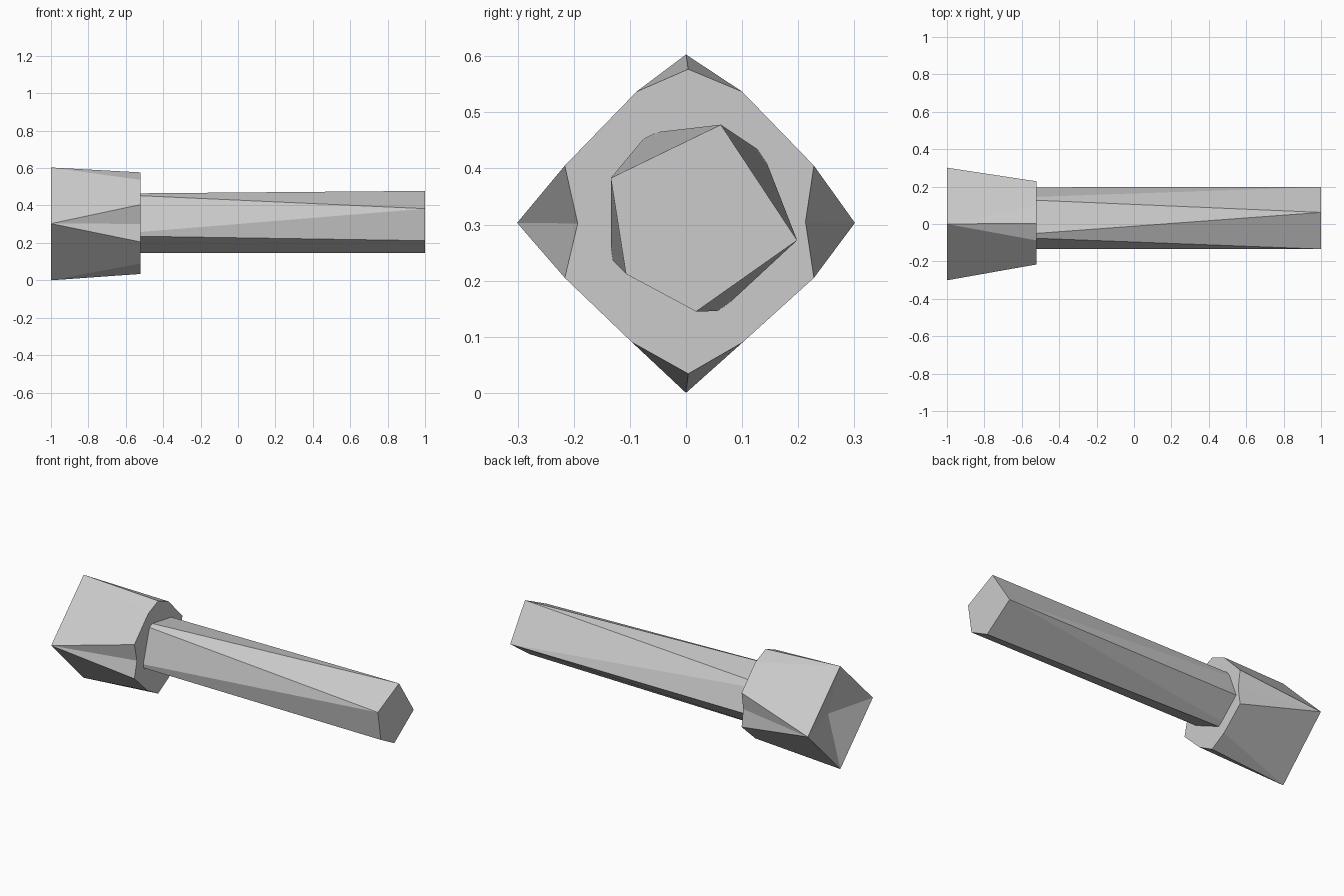
import bpy
import bmesh

if "Cube" in bpy.data.objects:
    bpy.data.objects.remove(bpy.data.objects["Cube"])

HEAD_X, JOIN_X, ROOT_X, TIP_X = -1.0, -0.52, -0.757, 1.0


def finish(bm, name):
    bmesh.ops.recalc_face_normals(bm, faces=bm.faces)
    mesh = bpy.data.meshes.new(name)
    bm.to_mesh(mesh)
    bm.free()
    obj = bpy.data.objects.new(name, mesh)
    bpy.context.collection.objects.link(obj)
    return obj


def ring(bm, x, points):
    return [bm.verts.new((x, y, z)) for y, z in points]


# Head: square back end with a shallow pit, chamfered corners toward the shaft
bm = bmesh.new()
back = ring(bm, HEAD_X, [(0, 0.603), (0.301, 0.303), (0, 0), (-0.301, 0.303)])
# three front points per corner: before, middle, after (clockwise from top)
front = ring(bm, JOIN_X, [
    (-0.088, 0.537), (0.004, 0.577), (0.100, 0.537),
    (0.228, 0.405), (0.213, 0.305), (0.228, 0.205),
    (0.101, 0.090), (0.004, 0.034), (-0.096, 0.090),
    (-0.216, 0.205), (-0.193, 0.302), (-0.216, 0.405)])
pit = bm.verts.new((-0.92, 0, 0.303))
for i in range(4):
    j = (i + 1) % 4
    a, b, c = front[3 * i:3 * i + 3]
    bm.faces.new((back[i], a, b))
    bm.faces.new((back[i], b, c))
    bm.faces.new((back[i], c, front[3 * j], back[j]))
    bm.faces.new((back[i], back[j], pit))
bm.faces.new(front)
finish(bm, "head")

# Shaft: slightly twisted five-sided bar, rooted inside the head
bm = bmesh.new()
ring(bm, ROOT_X, [(-0.0675, 0.463), (0.137, 0.428), (0.196, 0.270),
                  (0.062, 0.146), (-0.134, 0.239)])
ring(bm, TIP_X, [(0.062, 0.478), (0.198, 0.272), (0.018, 0.145),
                 (-0.107, 0.212), (-0.134, 0.383)])
bmesh.ops.convex_hull(bm, input=bm.verts)
finish(bm, "shaft")
